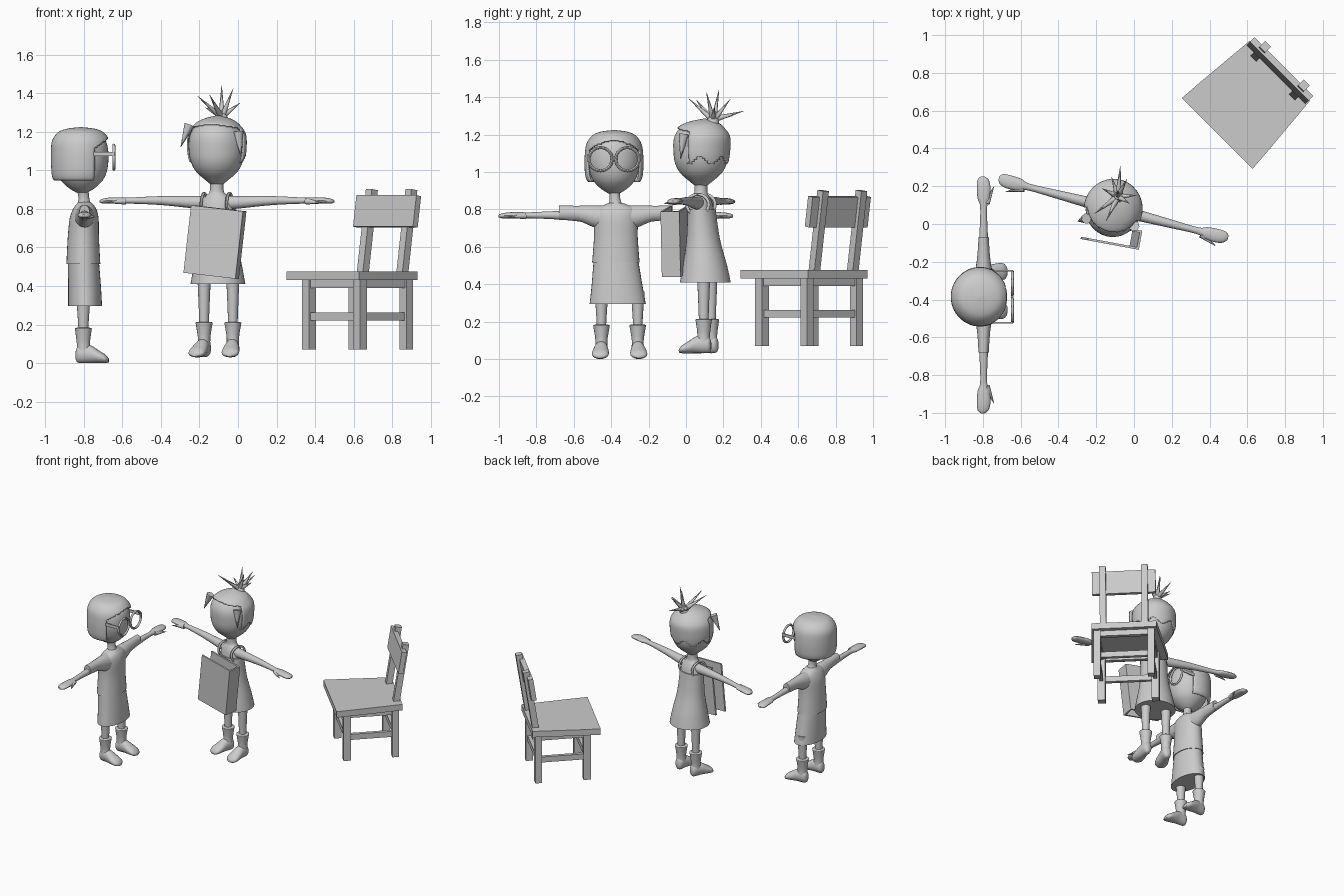
import bpy, bmesh, math
from mathutils import Matrix, Vector

if "Cube" in bpy.data.objects:
    bpy.data.objects.remove(bpy.data.objects["Cube"])

clay = bpy.data.materials.new("light_grey")
clay.diffuse_color = (0.6, 0.6, 0.6, 1)
clay.use_nodes = True
clay.node_tree.nodes["Principled BSDF"].inputs["Base Color"].default_value = clay.diffuse_color


def finish(name, bm, M, smooth=True):
    bm.transform(M)
    me = bpy.data.meshes.new(name)
    bm.to_mesh(me)
    bm.free()
    me.materials.append(clay)
    if smooth:
        me.polygons.foreach_set("use_smooth", [True] * len(me.polygons))
        me.set_sharp_from_angle(angle=math.radians(45))
    ob = bpy.data.objects.new(name, me)
    bpy.context.collection.objects.link(ob)
    return ob


def box(name, M, c, size, rot=(0, 0, 0)):
    bm = bmesh.new()
    bmesh.ops.create_cube(bm, size=1)
    bm.transform(Matrix.Diagonal((*size, 1)))
    R = Matrix.Rotation(rot[2], 4, 'Z') @ Matrix.Rotation(rot[1], 4, 'Y') @ Matrix.Rotation(rot[0], 4, 'X')
    return finish(name, bm, M @ Matrix.Translation(c) @ R, False)


def blend(rings, k):
    # Catmull-Rom steps between the given rings
    out = []
    for i in range(len(rings) - 1):
        p = [rings[max(0, min(len(rings) - 1, i + j))] for j in (-1, 0, 1, 2)]
        for s in range(k):
            t = s / k
            out.append([0.5 * (2 * b + (c - a) * t + (2 * a - 5 * b + 4 * c - d) * t * t
                               + (3 * b - a - 3 * c + d) * t ** 3) for a, b, c, d in zip(*p)])
    return out + [list(rings[-1])]


def loft(name, M, axis, rings, n=24, k=4, s=1, cut=None):
    # ring = (position on axis, two centre offsets, two radii); s=-1 mirrors in x
    bm = bmesh.new()
    rows = []
    for t, a, b, ra, rb in blend(rings, k):
        row = []
        for i in range(n):
            w = 2 * math.pi * i / n
            u, v = a + max(ra, .001) * math.cos(w), b + max(rb, .001) * math.sin(w)
            x, y, z = {'z': (u, v, t), 'x': (t, u, v), 'y': (u, t, v)}[axis]
            row.append(bm.verts.new((x * s, y, z)))
        rows.append(row)
    for r0, r1 in zip(rows, rows[1:]):
        for i in range(n):
            bm.faces.new((r0[i], r0[(i + 1) % n], r1[(i + 1) % n], r1[i]))
    bm.faces.new(rows[0])
    bm.faces.new(rows[-1])
    bmesh.ops.recalc_face_normals(bm, faces=bm.faces)
    if cut:
        dead = [f for f in bm.faces if cut(*f.calc_center_median())]
        bmesh.ops.delete(bm, geom=dead, context='FACES')
    ob = finish(name, bm, M)
    if cut:
        m = ob.modifiers.new("thickness", 'SOLIDIFY')
        m.thickness, m.offset = .008, -1
    return ob


def ring(name, M, c, R, r, axis, squash=1):
    bm = bmesh.new()
    n, m = 36, 8
    g = [[bm.verts.new(((R + r * math.cos(b)) * math.cos(a), (R + r * math.cos(b)) * math.sin(a) * squash,
                        r * math.sin(b))) for b in [2 * math.pi * j / m for j in range(m)]]
         for a in [2 * math.pi * i / n for i in range(n)]]
    for i in range(n):
        for j in range(m):
            bm.faces.new((g[i][j], g[(i + 1) % n][j], g[(i + 1) % n][(j + 1) % m], g[i][(j + 1) % m]))
    bmesh.ops.recalc_face_normals(bm, faces=bm.faces)
    return finish(name, bm, M @ Matrix.Translation(c) @ Matrix.Rotation(math.pi / 2, 4, axis))


def spike(name, M, base, tip, r):
    bm = bmesh.new()
    d = Vector(tip) - Vector(base)
    bmesh.ops.create_cone(bm, cap_ends=True, segments=8, radius1=r, radius2=.001, depth=d.length)
    return finish(name, bm, M @ Matrix.Translation((Vector(base) + Vector(tip)) / 2)
                  @ d.to_track_quat('Z', 'Y').to_matrix().to_4x4())


def limbs(tag, M, arm_z, arm_y, leg_x, leg_y, leg_top, shift, sock, foot_z, splay):
    for s, side in ((1, "left"), (-1, "right")):
        # arm, flat hand and thumb
        loft(f"{tag}_{side}_arm", M, 'x', [
            (.05, arm_y, arm_z - .012, .035, .036), (.13, arm_y, arm_z - .008, .03, .032),
            (.3, arm_y, arm_z, .023, .023), (.46, arm_y, arm_z, .018, .016),
            (.51, arm_y, arm_z, .032, .017), (.57, arm_y, arm_z, .036, .016),
            (.61, arm_y + .003, arm_z - .003, .029, .013), (.627, arm_y + .005, arm_z - .004, .01, .006)], 16, 4, s)
        spike(f"{tag}_{side}_thumb", M, (s * .485, arm_y - .015, arm_z - .003),
              (s * .575, arm_y - .055, arm_z - .012), .018)
        # leg, sock and foot
        L = M @ Matrix.Translation((shift + s * leg_x, leg_y, foot_z)) @ Matrix.Rotation(s * splay, 4, 'Z')
        loft(f"{tag}_{side}_leg", L, 'z', [(.08, 0, 0, .027, .027), (sock, 0, 0, .025, .026),
             (leg_top - foot_z, 0, 0, .037, .038)], 16)
        loft(f"{tag}_{side}_sock", L, 'z', [(.05, 0, -.003, .034, .038), (.1, 0, 0, .032, .034),
             (sock - .015, 0, 0, .042, .042), (sock, 0, 0, .044, .044), (sock + .004, 0, 0, .032, .032)], 20, 3)
        loft(f"{tag}_{side}_foot", L, 'y', [(.04, 0, .04, .012, .02), (.025, 0, .047, .03, .045),
             (-.03, 0, .048, .037, .047), (-.08, 0, .033, .045, .033), (-.115, 0, .022, .042, .022),
             (-.132, 0, .014, .02, .01)], 20)


# ---- child with bobbed hair and glasses, facing +x
A = Matrix.Translation((-.81, -.375, 0)) @ Matrix.Rotation(math.pi / 2, 4, 'Z')
AH = A @ Matrix.Translation((-.01, 0, 0))
limbs("bob", A, .768, -.014, .097, -.008, .36, .02, .18, 0, .06)
loft("bob_shirt", A, 'z', [(.515, 0, -.008, .127, .088), (.65, 0, -.008, .117, .081), (.75, 0, -.012, .118, .075),
     (.8, 0, -.015, .11, .06), (.825, 0, -.015, .06, .042), (.835, 0, -.014, .035, .033)], 32)
loft("bob_skirt", A, 'z', [(.295, .01, -.017, .15, .088), (.4, .006, -.014, .135, .085), (.54, 0, -.008, .118, .08)], 32)
for s, side in ((1, "left"), (-1, "right")):
    loft(f"bob_{side}_sleeve", A, 'x', [(.06, -.014, .755, .055, .065), (.12, -.014, .763, .046, .058),
         (.2, -.014, .778, .034, .041), (.305, -.014, .782, .027, .038)], 20, 4, s)
loft("bob_neck", AH, 'z', [(.81, .01, -.013, .042, .038), (.86, .005, -.01, .028, .028), (.93, 0, 0, .034, .034)], 20)
loft("bob_head", AH, 'z', [(.885, 0, 0, .03, .03), (.91, 0, 0, .07, .07), (.95, 0, 0, .108, .11),
     (1.0, 0, 0, .13, .131), (1.06, 0, 0, .141, .138), (1.13, 0, 0, .133, .132), (1.18, 0, 0, .095, .1),
     (1.2, 0, 0, .02, .02)], 40)
loft("bob_hair", AH, 'z', [(.945, 0, .005, .135, .135), (.96, 0, .005, .148, .147), (1.0, 0, .005, .156, .153),
     (1.08, 0, .005, .157, .155), (1.15, 0, .005, .147, .15), (1.195, 0, .005, .115, .12),
     (1.215, 0, .005, .07, .075), (1.224, 0, .005, .005, .005)], 64, 8,
     cut=lambda x, y, z: z < .946 or (y < -.065 and z < 1.17 - 3 * x * x))
# round glasses with bridge and temples
for s, side in ((1, "left"), (-1, "right")):
    ring(f"glasses_{side}_rim", AH, (s * .072, -.166, 1.068), .062, .008, 'X')
    box(f"glasses_{side}_temple", AH, (s * .138, -.115, 1.085), (.007, .11, .022))
box("glasses_bridge", AH, (0, -.166, 1.075), (.025, .012, .012))

# ---- child with topknot and sundress
B = Matrix.Translation((-.11, .08, 0)) @ Matrix.Rotation(math.radians(-14.5), 4, 'Z')
limbs("topknot", B, .843, 0, .077, .035, .5, 0, .18, .03, .12)
loft("topknot_chest", B, 'z', [(.77, 0, .005, .09, .07), (.83, 0, .002, .088, .058), (.865, 0, 0, .06, .045),
     (.89, 0, 0, .037, .035), (.95, 0, 0, .035, .035)], 28)
loft("sundress", B, 'z', [(.41, 0, .024, .143, .136), (.5, 0, .022, .127, .118), (.62, 0, .014, .105, .092),
     (.72, 0, .008, .097, .08), (.8, 0, .004, .096, .073)], 36)
for s, side in ((1, "left"), (-1, "right")):
    ring(f"sundress_{side}_strap", B, (s * .068, 0, .825), .055, .008, 'Y', 1.1)
loft("topknot_head", B, 'z', [(.925, 0, 0, .03, .03), (.95, 0, 0, .06, .062), (.99, 0, 0, .105, .108),
     (1.04, 0, 0, .133, .137), (1.1, 0, 0, .145, .147), (1.18, 0, 0, .14, .145), (1.24, 0, 0, .1, .105),
     (1.268, 0, 0, .02, .02)], 40)
loft("topknot_hair", B, 'z', [(1.03, 0, 0, .133, .138), (1.06, 0, 0, .147, .149), (1.12, 0, 0, .155, .157),
     (1.19, 0, 0, .15, .156), (1.24, 0, 0, .115, .122), (1.268, 0, .01, .068, .075), (1.285, 0, .02, .005, .005)],
     64, 8, cut=lambda x, y, z: z < 1.06 + .02 * math.sin(7 * math.atan2(y, x))
     or (y < -.035 and z < 1.24 - 1.2 * x * x))
spike("side_lock_right", B, (-.125, -.085, 1.235), (-.165, -.11, 1.12), .028)
spike("side_lock_left", B, (.13, -.06, 1.2), (.15, -.075, 1.07), .028)
# tuft on the crown
loft("topknot_band", B, 'z', [(1.255, .007, .062, .04, .04), (1.28, .007, .07, .03, .03),
     (1.31, .007, .075, .02, .02)], 16)
tips = [(-.09, -.05, 1.385), (-.02, -.07, 1.39), (0, .1, 1.44), (.075, .05, 1.425), (.1, .1, 1.35),
        (-.085, .09, 1.325), (-.02, .23, 1.325), (.03, .17, 1.39), (-.05, .16, 1.3)]
for i, t in enumerate(tips):
    spike(f"tuft_{i}", B, (.007 + t[0] * .1, .07 + (t[1] - .07) * .1, 1.285), t, .016)

# ---- open folder hugged in front: two covers and a spine
F = (Matrix.Translation((-.128, -.102, .628)) @ Matrix.Rotation(math.radians(-10.5), 4, 'Z')
     @ Matrix.Rotation(math.radians(6.5), 4, 'Y'))
box("folder_front", F, (0, 0, 0), (.275, .012, .352))
box("folder_back", F, (0, .09, 0), (.275, .012, .352))
box("folder_spine", F, (.132, .045, 0), (.012, .1, .352))

# ---- wooden chair, turned 45 degrees
C = Matrix.Translation((.606, .645, 0)) @ Matrix.Rotation(-math.pi / 4, 4, 'Z')
half = [(.265, -.235), (.255, -.1), (.225, .235)]
bm = bmesh.new()
f = bm.faces.new([bm.verts.new((x, y, .43)) for x, y in half + [(-x, y) for x, y in half[::-1]]])
top = bmesh.ops.extrude_face_region(bm, geom=[f])
bmesh.ops.translate(bm, vec=(0, 0, .045), verts=[v for v in top["geom"] if isinstance(v, bmesh.types.BMVert)])
bmesh.ops.recalc_face_normals(bm, faces=bm.faces)
finish("seat", bm, C, False)
lean = -.153
for s, side in ((1, "left"), (-1, "right")):
    box(f"front_leg_{side}", C, (s * .187, -.15, .252), (.052, .052, .364))
    box(f"back_leg_{side}", C, (s * .187, .19, .252), (.048, .048, .364))
    box(f"back_post_{side}", C, (s * .145, .235, .675), (.044, .044, .455), (lean, 0, 0))
    box(f"side_stretcher_{side}", C, (s * .187, .02, .242), (.025, .32, .042))
    box(f"side_apron_{side}", C, (s * .187, .02, .412), (.028, .32, .045))
for y, side in ((-.15, "front"), (.19, "back")):
    box(f"{side}_stretcher", C, (0, y, .242), (.36, .025, .042))
    box(f"{side}_apron", C, (0, y, .412), (.36, .028, .045))
box("backrest", C, (0, .236, .787), (.44, .035, .165), (lean, 0, 0))
